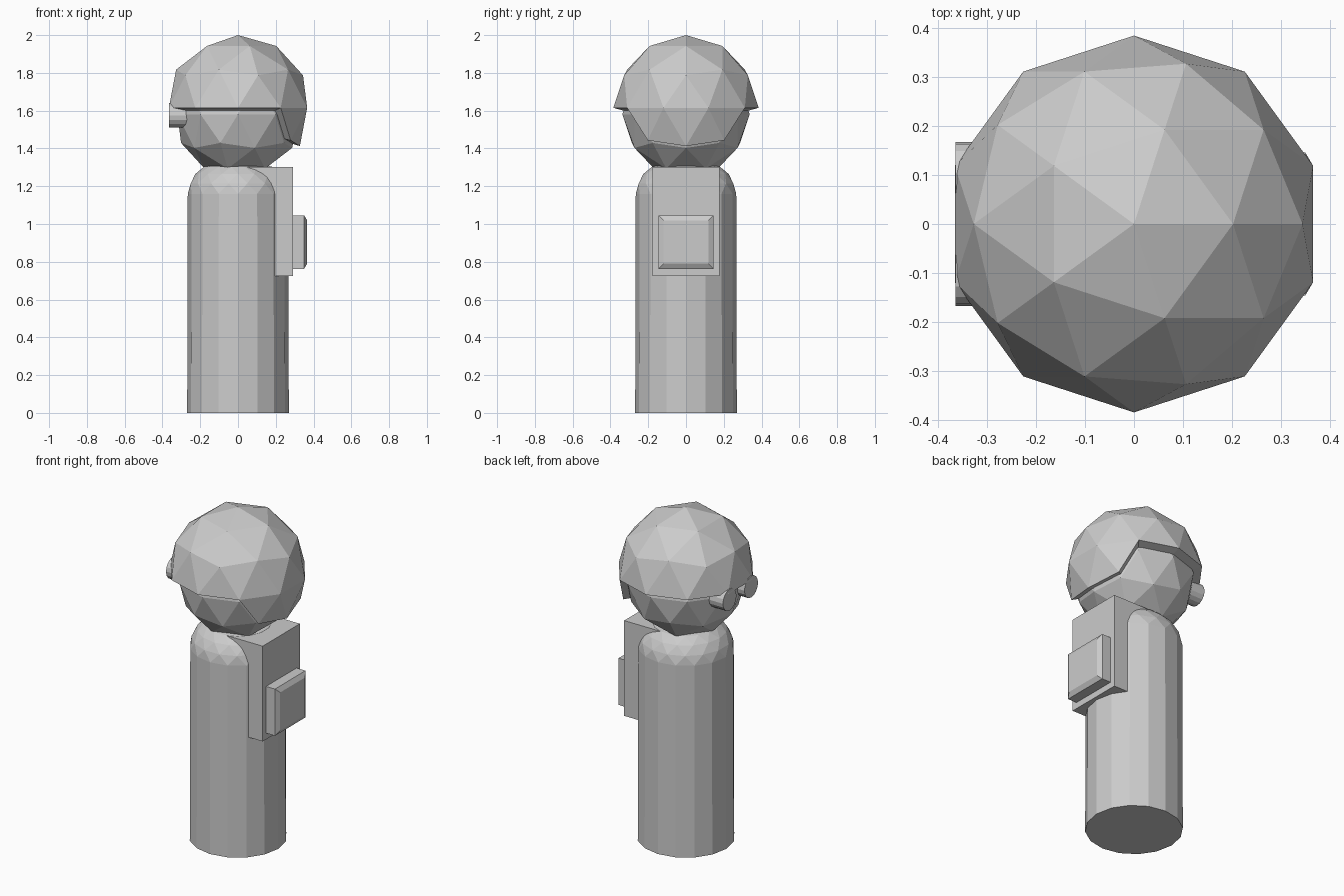
import bpy, bmesh
from math import pi, cos, sin
from mathutils import Matrix, Vector

if "Cube" in bpy.data.objects:
    bpy.data.objects.remove(bpy.data.objects["Cube"])


def finish(name, bm):
    bmesh.ops.recalc_face_normals(bm, faces=bm.faces[:])
    me = bpy.data.meshes.new(name)
    bm.to_mesh(me)
    bm.free()
    ob = bpy.data.objects.new(name, me)
    bpy.context.collection.objects.link(ob)
    return ob


def box(name, lo, hi):
    bm = bmesh.new()
    lo, hi = Vector(lo), Vector(hi)
    m = Matrix.Translation((lo + hi) / 2) @ Matrix.Diagonal((hi - lo).to_4d())
    m[3][3] = 1
    bmesh.ops.create_cube(bm, size=1, matrix=m)
    return finish(name, bm)


# body: column with a domed top of staggered rings (radius, height, half-step twist)
N = 16
bm = bmesh.new()
rings = []
for r, z, tw in [(.269, 0, 0), (.266, 1.16, 0), (.255, 1.215, 1), (.226, 1.265, 0),
                 (.183, 1.303, 1), (.10, 1.32, 0)]:
    rings.append(([bm.verts.new((r * cos(2 * pi * (i + tw / 2) / N),
                                 r * sin(2 * pi * (i + tw / 2) / N), z)) for i in range(N)], tw))
for (a, ta), (b, tb) in zip(rings, rings[1:]):
    for i in range(N):
        j = (i + 1) % N
        if ta == tb:
            bm.faces.new((a[i], a[j], b[j], b[i]))
        elif tb:
            bm.faces.new((a[i], a[j], b[i]))
            bm.faces.new((a[j], b[j], b[i]))
        else:
            bm.faces.new((a[i], b[j], b[i]))
            bm.faces.new((a[i], a[j], b[j]))
bm.faces.new(rings[0][0])
bm.faces.new(rings[-1][0])
finish("body", bm)

# head
bm = bmesh.new()
bmesh.ops.create_icosphere(bm, subdivisions=2, radius=.337, matrix=Matrix.Translation((0, 0, 1.58)))
finish("head", bm)

# hair: upper half of a larger ball plus the flap behind, closed by a shallow cone
R = .385
bm = bmesh.new()
bmesh.ops.create_icosphere(bm, subdivisions=2, radius=R)
drop = [f for f in bm.faces if f.calc_center_median().z < 0 and not
        all(v.co.z > -.6 * R and v.co.x > .5 * R for v in f.verts)]
bmesh.ops.delete(bm, geom=drop, context='FACES')
rim = [e for e in bm.edges if e.is_boundary]
centre = bm.verts.new((0, 0, -.105))
for e in rim:
    bm.faces.new((e.verts[0], e.verts[1], centre))
bmesh.ops.translate(bm, verts=bm.verts[:], vec=(0, 0, 2 - R))
finish("hair", bm)

# eyes: short discs looking along -x
for side, s in (("left", -1), ("right", 1)):
    bm = bmesh.new()
    bmesh.ops.create_cone(bm, cap_ends=True, segments=16, radius1=.065, radius2=.065, depth=.1,
                          matrix=Matrix.Translation((-.315, s * .103, 1.575)) @ Matrix.Rotation(pi / 2, 4, 'Y'))
    finish(side + "_eye", bm)

# backpack and its pocket with a chamfered front
box("backpack", (.05, -.178, .725), (.29, .178, 1.302))
pocket = box("backpack_pocket", (.27, -.146, .763), (.366, .146, 1.046))
bm = bmesh.new()
bm.from_mesh(pocket.data)
front = max(bm.faces, key=lambda f: f.calc_center_median().x)
bmesh.ops.inset_region(bm, faces=[front], thickness=.038)
for v in bm.verts:
    if v.co.x > .3 and v not in front.verts[:]:
        v.co.x = .35
bm.to_mesh(pocket.data)
bm.free()
